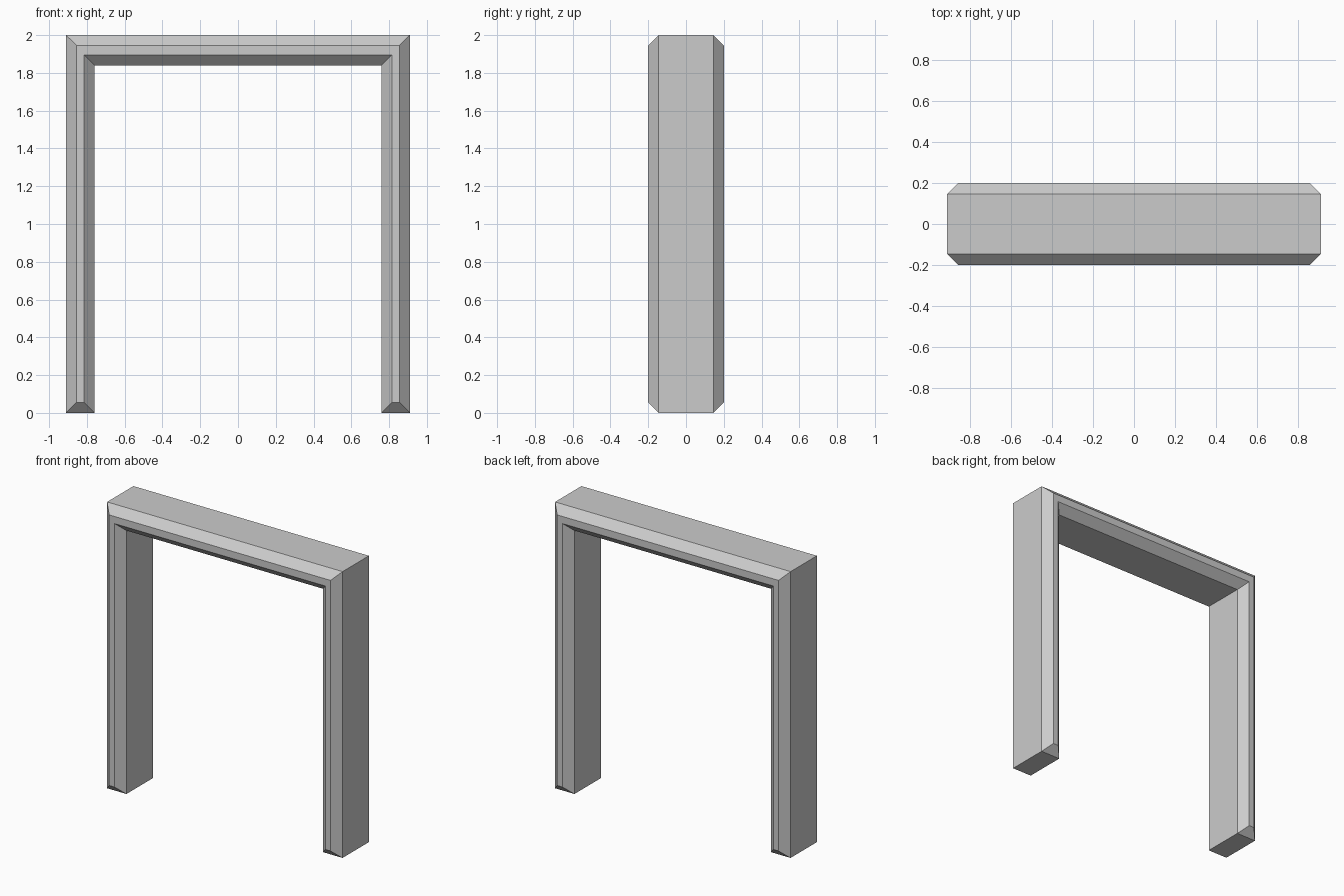
import bpy, bmesh

if "Cube" in bpy.data.objects:
    bpy.data.objects.remove(bpy.data.objects["Cube"])

OUT_X, IN_X, TOP, IN_TOP = 0.91, 0.76, 2.0, 1.84
HALF_DEPTH, CHAMFER = 0.2, 0.055

# Upside-down U outline of the door frame
outline = [(-OUT_X, 0), (-IN_X, 0), (-IN_X, IN_TOP), (IN_X, IN_TOP),
           (IN_X, 0), (OUT_X, 0), (OUT_X, TOP), (-OUT_X, TOP)]

# Extrude the outline from front to back
bm = bmesh.new()
front = bm.faces.new([bm.verts.new((x, -HALF_DEPTH, z)) for x, z in outline])
ext = bmesh.ops.extrude_face_region(bm, geom=[front], use_keep_orig=True)
moved = [g for g in ext["geom"] if isinstance(g, bmesh.types.BMVert)]
bmesh.ops.translate(bm, verts=moved, vec=(0, 2 * HALF_DEPTH, 0))
bmesh.ops.recalc_face_normals(bm, faces=bm.faces)

# Chamfer all edges around the front and back faces
rims = [e for e in bm.edges if abs(e.verts[0].co.y - e.verts[1].co.y) < 1e-4]
bmesh.ops.bevel(bm, geom=rims, offset=CHAMFER, offset_type='OFFSET',
                segments=1, profile=0.5, affect='EDGES')
bmesh.ops.recalc_face_normals(bm, faces=bm.faces)

mesh = bpy.data.meshes.new("door_frame")
bm.to_mesh(mesh)
bm.free()
frame = bpy.data.objects.new("door_frame", mesh)
bpy.context.collection.objects.link(frame)
